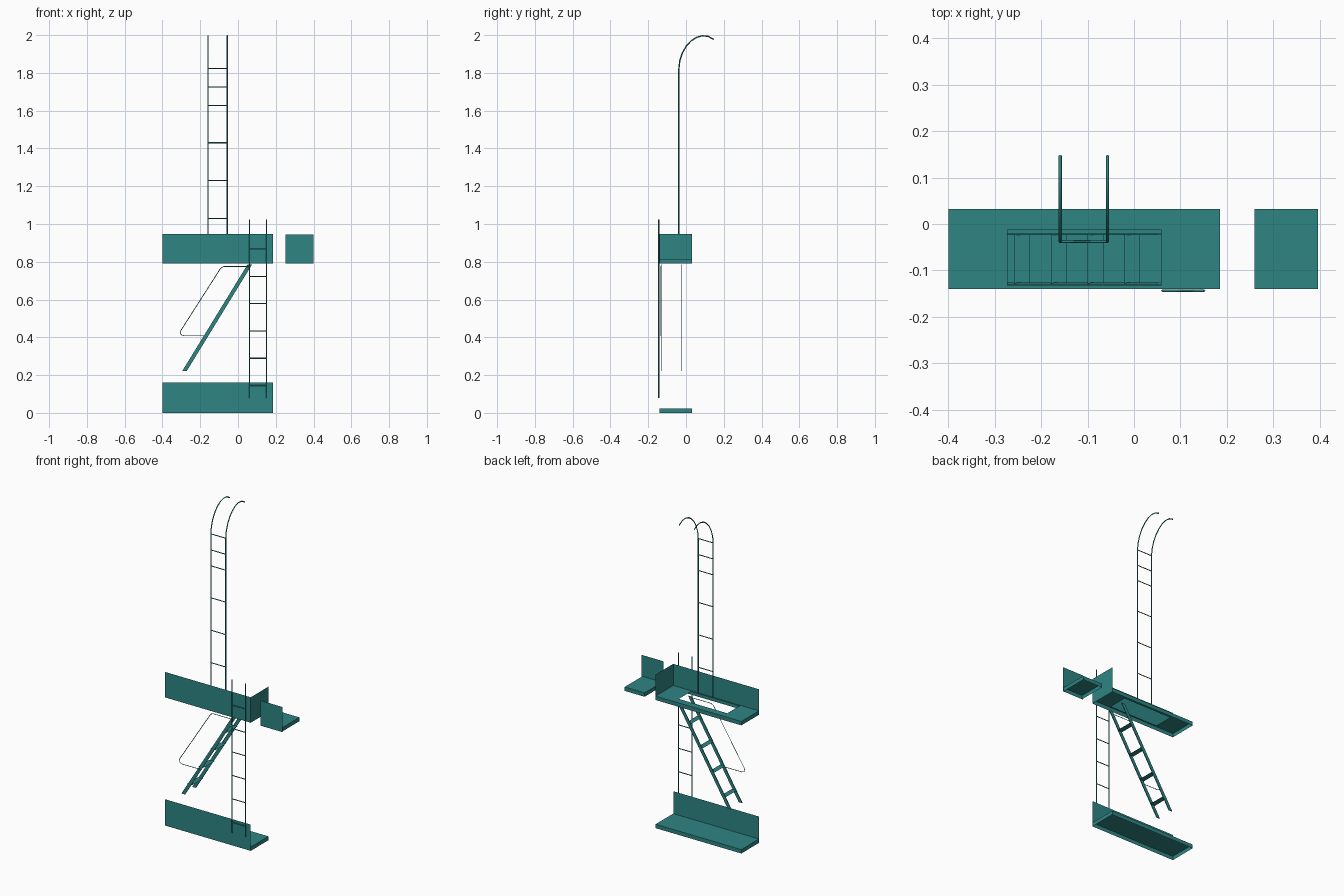
import bpy
import bmesh
from mathutils import Vector

cube = bpy.data.objects.get("Cube")
if cube:
    bpy.data.objects.remove(cube)

TEAL = (0.027, 0.235, 0.23, 1)
paint = bpy.data.materials.new("teal_paint")
paint.use_nodes = True
paint.diffuse_color = TEAL
paint.node_tree.nodes["Principled BSDF"].inputs["Base Color"].default_value = TEAL

FRONT, BACK = -0.14, 0.032
LEFT_END, RIGHT_END = 0.185, -0.4
UPPER = 0.79
SKIRT = 0.024


def sheet_object(name, quads):
    """Mesh made of flat four-cornered sheets."""
    bm = bmesh.new()
    for corners in quads:
        bm.faces.new([bm.verts.new(c) for c in corners])
    bmesh.ops.remove_doubles(bm, verts=bm.verts, dist=0.0001)
    mesh = bpy.data.meshes.new(name)
    bm.to_mesh(mesh)
    bm.free()
    mesh.materials.append(paint)
    obj = bpy.data.objects.new(name, mesh)
    bpy.context.collection.objects.link(obj)
    return obj


def upright(a, b, z0, z1):
    """Vertical sheet between two plan points."""
    return [(*a, z0), (*b, z0), (*b, z1), (*a, z1)]


def level(x0, x1, y0, y1, z):
    return [(x0, y0, z), (x1, y0, z), (x1, y1, z), (x0, y1, z)]


def platform_floor(name, x0, x1, z, hole=None):
    """Floor sheet with a skirt round its edge, open underneath."""
    top = z + SKIRT
    ring = [(x0, FRONT), (x1, FRONT), (x1, BACK), (x0, BACK)]
    quads = [upright(ring[i], ring[(i + 1) % 4], z, top) for i in range(4)]
    if hole:
        hx0, hx1, hy0, hy1 = hole
        xs, ys = [x0, hx0, hx1, x1], [FRONT, hy0, hy1, BACK]
        quads += [level(xs[i], xs[i + 1], ys[j], ys[j + 1], top)
                  for i in range(3) for j in range(3) if (i, j) != (1, 1)]
    else:
        quads.append(level(x0, x1, FRONT, BACK, top))
    return sheet_object(name, quads)


def bars(name, paths, radius):
    """Thin square bars swept along paths."""
    curve = bpy.data.curves.new(name, "CURVE")
    curve.dimensions = "3D"
    curve.bevel_depth = radius
    curve.bevel_resolution = 0
    curve.use_fill_caps = True
    for path in paths:
        spline = curve.splines.new("POLY")
        spline.points.add(len(path) - 1)
        for point, co in zip(spline.points, path):
            point.co = (*co, 1)
    curve.materials.append(paint)
    obj = bpy.data.objects.new(name, curve)
    bpy.context.collection.objects.link(obj)
    bpy.ops.object.select_all(action="DESELECT")
    obj.select_set(True)
    bpy.context.view_layer.objects.active = obj
    bpy.ops.object.convert(target="MESH")
    return obj


def bezier(p0, p1, p2, p3, steps=8):
    pts = [Vector(p) for p in (p0, p1, p2, p3)]
    out = []
    for i in range(steps + 1):
        t = i / steps
        s = 1 - t
        out.append(tuple(pts[0] * s**3 + pts[1] * 3 * s * s * t
                         + pts[2] * 3 * s * t * t + pts[3] * t**3))
    return out


# Platforms and their parapets
platform_floor("lower_floor", RIGHT_END, LEFT_END, 0)
sheet_object("lower_front_panel",
             [upright((RIGHT_END, FRONT), (LEFT_END, FRONT), 0, 0.162)])
platform_floor("upper_floor", RIGHT_END, LEFT_END, UPPER,
               hole=(-0.273, 0.058, -0.133, -0.012))
sheet_object("upper_panels", [
    upright((RIGHT_END, FRONT), (LEFT_END, FRONT), UPPER, 0.947),
    upright((LEFT_END, FRONT), (LEFT_END, BACK), UPPER, 0.947)])
platform_floor("side_floor", 0.26, 0.396, UPPER)
sheet_object("side_front_panel",
             [upright((0.252, FRONT), (0.4, FRONT), UPPER, 0.945)])

# Roof ladder with hooked tops
roof_x, roof_y = (-0.159, -0.057), -0.038
hook = bezier((roof_y, 1.82), (-0.036, 1.945), (0.07, 2.04), (0.147, 1.977))
bars("roof_ladder_rails",
     [[(x, roof_y, 0.87)] + [(x, y, z) for y, z in hook] for x in roof_x], 0.0035)
bars("roof_ladder_rungs",
     [[(x, roof_y, z) for x in roof_x]
      for z in (1.03, 1.23, 1.43, 1.627, 1.725, 1.824)], 0.003)

# Straight ladder on the front
drop_x, drop_y = (0.061, 0.151), -0.144
bars("front_ladder_rails",
     [[(x, drop_y, 0.08), (x, drop_y, 1.024)] for x in drop_x], 0.003)
bars("front_ladder_rungs",
     [[(x, drop_y, 0.145 + 0.1445 * i) for x in drop_x] for i in range(6)], 0.003)

# Stair: two flat stringers and four treads
stair_y = (-0.128, -0.022)
foot, head = Vector((-0.283, 0.222)), Vector((0.062, 0.785))
half = 0.012
for name, y in zip(("front", "back"), stair_y):
    sheets = []
    for side in (y - 0.002, y + 0.002):
        sheets.append([(foot.x - half, side, foot.y), (foot.x + half, side, foot.y),
                       (head.x + half, side, head.y), (head.x - half, side, head.y)])
    a, b = sheets
    sheets += [[a[i], b[i], b[(i + 1) % 4], a[(i + 1) % 4]] for i in range(4)]
    obj = sheet_object(name + "_stringer", sheets)
    bm = bmesh.new()
    bm.from_mesh(obj.data)
    bmesh.ops.recalc_face_normals(bm, faces=bm.faces)
    bm.to_mesh(obj.data)
    bm.free()
treads = []
for i in range(4):
    x = -0.241 + 0.079 * i
    z = foot.y + (x - foot.x) * (head.y - foot.y) / (head.x - foot.x)
    treads.append(level(x - 0.017, x + 0.017, *stair_y, z))
sheet_object("stair_treads", treads)

# Bent handrail beside the stair
rail = [(-0.165, 0.408), (-0.285, 0.408), (-0.3, 0.413), (-0.306, 0.422),
        (-0.302, 0.437), (-0.097, 0.758), (-0.088, 0.769), (-0.075, 0.775),
        (0.065, 0.775)]
bars("stair_handrail", [[(x, -0.136, z) for x, z in rail]], 0.002)
